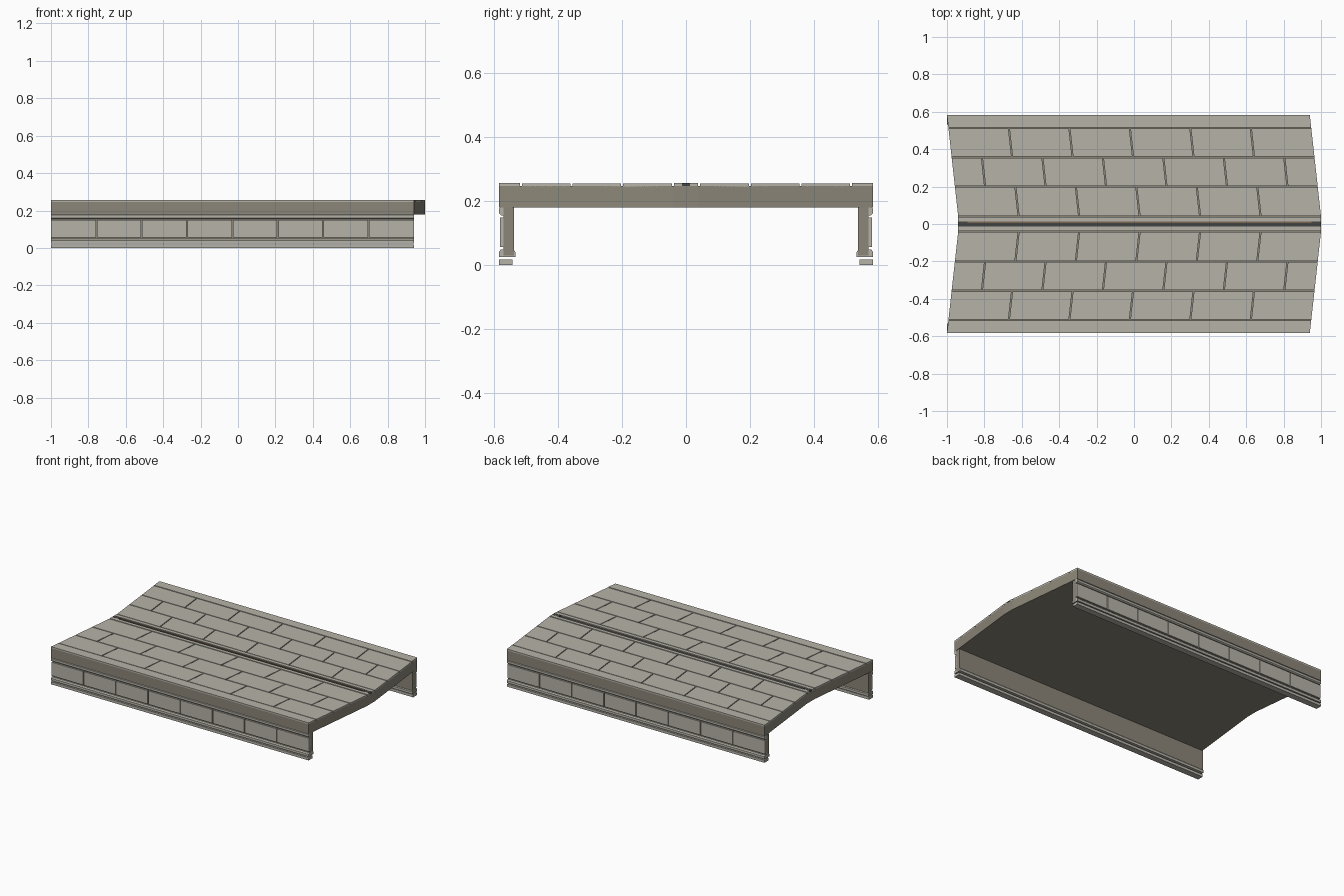
import bpy, bmesh

if "Cube" in bpy.data.objects:
    bpy.data.objects.remove(bpy.data.objects["Cube"])

HALF_W, HALF_L = 0.583, 0.97


def material(name, rgb):
    m = bpy.data.materials.new(name)
    m.diffuse_color = (*rgb, 1)
    m.use_nodes = True
    m.node_tree.nodes["Principled BSDF"].inputs["Base Color"].default_value = m.diffuse_color
    return m


STONE = material("pale_stone", (0.47, 0.45, 0.39))
CORE = material("dark_stone", (0.26, 0.24, 0.19))
DARK = material("dark_channel", (0.06, 0.06, 0.055))
RUST = material("brown_strip", (0.20, 0.13, 0.08))


def skew(y):
    """Chevron offset along x: flat in the middle, swept back to the sides."""
    t = min(max((abs(y) - 0.04) / (HALF_W - 0.04), 0), 1)
    return 0.03 - 0.06 * t


def add_slab(bm, x0, x1, ys, z0, z1):
    """Solid whose outline follows the chevron through the given y stations."""
    rings = []
    for y in ys:
        s = skew(y)
        rings.append([bm.verts.new((x + s, y, z)) for x, z in
                      ((x0, z0), (x1, z0), (x1, z1), (x0, z1))])
    for a, b in zip(rings, rings[1:]):
        for i in range(4):
            j = (i + 1) % 4
            bm.faces.new((a[i], a[j], b[j], b[i]))
    bm.faces.new(rings[0])
    bm.faces.new(rings[-1])


def add_profile(bm, pts, x0, x1):
    """Extrude a y-z outline along x."""
    a = [bm.verts.new((x0, y, z)) for y, z in pts]
    b = [bm.verts.new((x1, y, z)) for y, z in pts]
    n = len(pts)
    for i in range(n):
        j = (i + 1) % n
        bm.faces.new((a[i], a[j], b[j], b[i]))
    bm.faces.new(a)
    bm.faces.new(b)


def rect(y0, y1, z0, z1):
    return [(y0, z0), (y1, z0), (y1, z1), (y0, z1)]


def finish(bm, name, mat, mirror=False):
    bmesh.ops.recalc_face_normals(bm, faces=bm.faces)
    me = bpy.data.meshes.new(name)
    bm.to_mesh(me)
    bm.free()
    me.materials.append(mat)
    ob = bpy.data.objects.new(name, me)
    bpy.context.collection.objects.link(ob)
    if mirror:
        mod = ob.modifiers.new("mirror", 'MIRROR')
        mod.use_axis = (False, True, False)
        mod.use_mirror_merge = False
    return ob


# deck slab
bm = bmesh.new()
add_slab(bm, -HALF_L, HALF_L, (-HALF_W, -0.04, 0.04, HALF_W), 0.18, 0.246)
finish(bm, "deck_slab", CORE)

# paving: three staggered rows per side
GAP, STEP = 0.003, 2 * HALF_L / 6
bm = bmesh.new()
for row, (y0, y1) in enumerate(((0.04, 0.2), (0.2, 0.357), (0.357, 0.514))):
    shift = STEP / 2 if row == 1 else 0
    cuts = [-HALF_L] + [-HALF_L + shift + STEP * k for k in range(0 if shift else 1, 6)] + [HALF_L]
    for a, b in zip(cuts, cuts[1:]):
        add_slab(bm, a + (GAP if a > -HALF_L else 0), b - (GAP if b < HALF_L else 0),
                 (y0 + GAP, y1 - GAP), 0.244, 0.255)
finish(bm, "paving_slabs", STONE, True)

# kerbs at the deck edge and beside the centre channel
bm = bmesh.new()
add_slab(bm, -HALF_L, HALF_L, (0.517, HALF_W), 0.244, 0.256)
add_slab(bm, -HALF_L, HALF_L, (0.013, 0.037), 0.244, 0.256)
finish(bm, "kerb_strips", STONE, True)

# centre channel with end blocks and brown strip
bm = bmesh.new()
add_slab(bm, -HALF_L, HALF_L, (-0.013, 0.013), 0.244, 0.249)
for x in (-HALF_L, HALF_L - 0.05):
    add_slab(bm, x, x + 0.05, (-0.012, 0.012), 0.247, 0.256)
finish(bm, "centre_channel", DARK)
bm = bmesh.new()
add_slab(bm, -HALF_L + 0.05, HALF_L - 0.05, (0.005, 0.0125), 0.247, 0.252)
finish(bm, "channel_strip", RUST)

# side wall cores
X0, X1 = -1.0, 0.94
bm = bmesh.new()
add_profile(bm, rect(0.536, 0.569, 0.03, 0.182), X0, X1)
finish(bm, "wall_core", CORE, True)

# wall facing panels
bm = bmesh.new()
step = (X1 - X0) / 8
for k in range(8):
    a = X0 + k * step
    add_profile(bm, rect(0.565, 0.579, 0.057, 0.149),
                a + (0.003 if k else 0), a + step - (0.003 if k < 7 else 0))
finish(bm, "wall_panels", STONE, True)

# mouldings: plinth, base course and cornice
bm = bmesh.new()
add_profile(bm, rect(0.541, HALF_W, 0.0, 0.018), X0, X1)
finish(bm, "wall_plinth", STONE, True)
bm = bmesh.new()
add_profile(bm, [(0.532, 0.025), (HALF_W, 0.025), (HALF_W, 0.041), (0.577, 0.049),
                 (0.538, 0.049), (0.532, 0.041)], X0, X1)
finish(bm, "base_moulding", STONE, True)
bm = bmesh.new()
add_profile(bm, [(0.565, 0.155), (0.576, 0.155), (HALF_W, 0.161), (HALF_W, 0.175),
                 (0.577, 0.182), (0.565, 0.182)], X0, X1)
finish(bm, "cornice_moulding", STONE, True)
